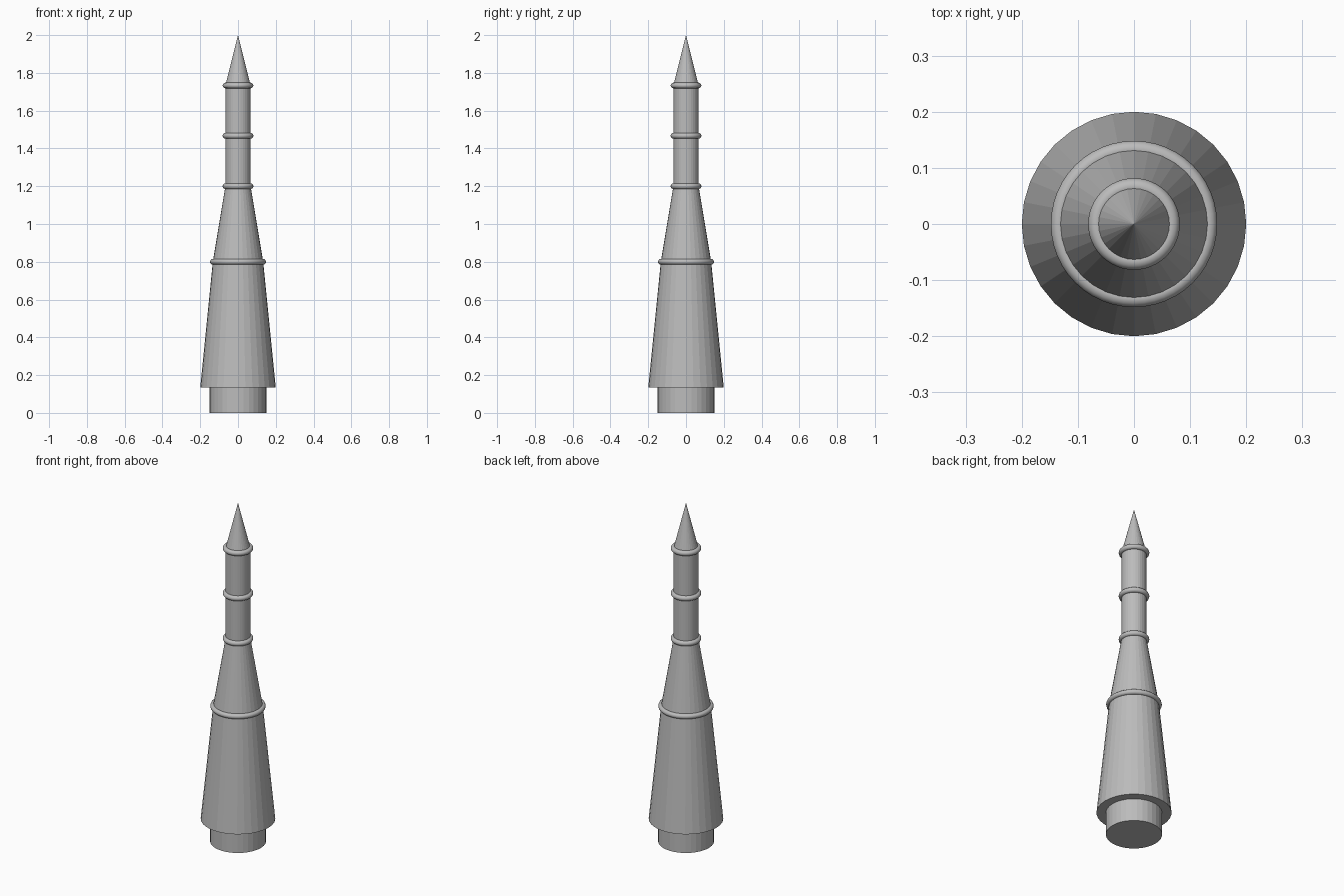
import bpy

if "Cube" in bpy.data.objects:
    bpy.data.objects.remove(bpy.data.objects["Cube"])

grey = bpy.data.materials.new("plain grey")
grey.diffuse_color = (0.5, 0.5, 0.5, 1)
grey.use_nodes = True
grey.node_tree.nodes["Principled BSDF"].inputs["Base Color"].default_value = grey.diffuse_color

SIDES = 32
U = 2 / 15  # the spire is laid out on fifteen equal steps


def finish(name):
    ob = bpy.context.object
    ob.name = name
    ob.data.materials.append(grey)
    return ob


def section(name, r1, r2, z1, z2):
    bpy.ops.mesh.primitive_cone_add(vertices=SIDES, radius1=r1, radius2=r2,
                                    depth=z2 - z1, location=(0, 0, (z1 + z2) / 2))
    return finish(name)


def ring(name, radius, z):
    bpy.ops.mesh.primitive_torus_add(major_radius=radius, minor_radius=0.015,
                                     major_segments=48, minor_segments=12,
                                     location=(0, 0, z))
    ob = finish(name)
    bpy.ops.object.shade_smooth()
    return ob


# Stacked body, bottom to top
section("base_plug", 0.15, 0.15, 0, U)
section("lower_taper", 0.2, U, U, 6 * U)
section("upper_taper", U, U / 2, 6 * U, 9 * U)
section("shaft", U / 2, U / 2, 9 * U, 13 * U)
section("tip", U / 2, 0, 13 * U, 2)

# Raised bands at the joints
ring("wide_band", U, 6 * U)
for i, step in enumerate((9, 11, 13)):
    ring(f"narrow_band_{i + 1}", U / 2, step * U)
